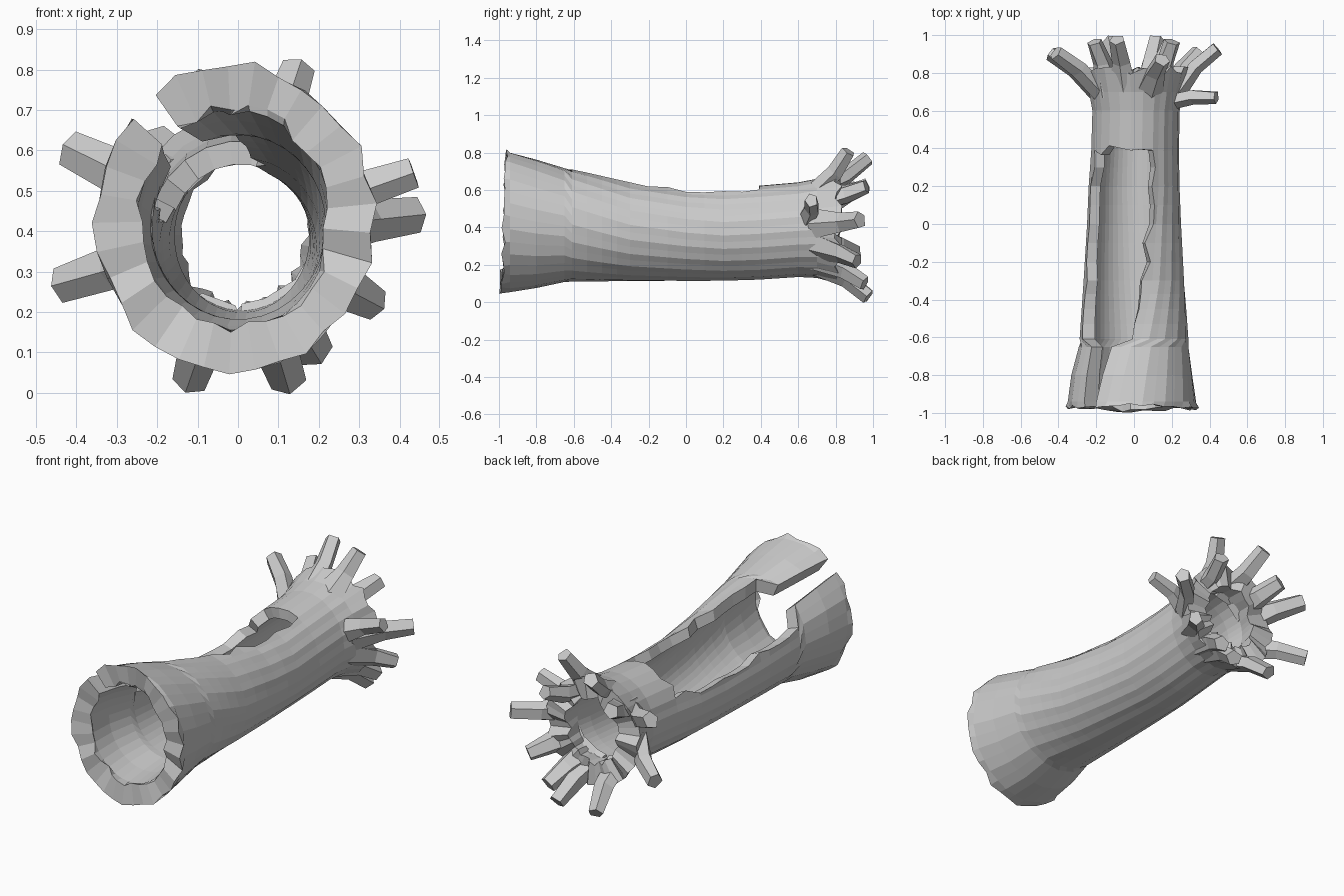
import bpy, bmesh, math, random
from mathutils import Vector

if "Cube" in bpy.data.objects:
    bpy.data.objects.remove(bpy.data.objects["Cube"])

random.seed(4)

# stations along the log: y, centre x, centre z, radius x, radius z, wall, right edge deg, left edge deg
KEYS = [(-.975, -.01, .43, .345, .382, .105, 125, 138),
        (-.80, -.01, .42, .322, .345, .090, 119, 138),
        (-.65, 0, .412, .292, .305, .075, 114, 140),
        (-.61, 0, .41, .288, .300, .070, 92, 161),
        (-.30, 0, .378, .267, .266, .060, 77, 160),
        (0.00, 0, .362, .249, .250, .055, 70, 159),
        (0.20, 0, .364, .241, .250, .055, 65, 158),
        (0.39, .005, .372, .233, .252, .058, 66, 156),
        (0.60, .01, .388, .232, .254, .065, 66, 156),
        (0.70, .01, .395, .250, .266, .075, 66, 156),
        (0.81, .01, .395, .285, .302, .125, 66, 156)]
ROWS = [-.975, -.94, -.80, -.65, -.61, -.53, -.45, -.37, -.30, -.2, -.1, 0, .1, .2, .3,
        .39, .60, .70, .81]
WALL, GAP = 32, 6
N = WALL + GAP
LAST = len(ROWS) - 1


def station(y):
    for a, b in zip(KEYS, KEYS[1:]):
        if y <= b[0]:
            t = (y - a[0]) / (b[0] - a[0])
            return [p + (q - p) * t for p, q in zip(a, b)]
    return list(KEYS[-1])


def make_object(name, bm):
    bmesh.ops.recalc_face_normals(bm, faces=bm.faces)
    mesh = bpy.data.meshes.new(name)
    bm.to_mesh(mesh)
    bm.free()
    ob = bpy.data.objects.new(name, mesh)
    bpy.context.collection.objects.link(ob)
    return ob


# hollow trunk: outer and inner skins, with an open split along the top
bm = bmesh.new()
outer, inner = [], []
for r, y in enumerate(ROWS):
    _, cx, cz, rx, rz, wall, right, left = station(y)
    ro, ri = [], []
    for c in range(N):
        if c <= WALL:
            deg = left + (360 + right - left) * c / WALL
        else:
            deg = right + (left - right) * (c - WALL) / GAP
        if c in (0, WALL) and -.6 < y < .39:    # ragged sides of the split
            deg += random.uniform(-5, 5)
        a = math.radians(deg)
        ca, sa = math.cos(a), math.sin(a)
        # facets: pull alternate columns slightly in so the trunk reads as fewer sides
        yy, k, w, di = y, (-.004 if c % 2 and c < WALL else 0), wall, 0
        if r == 0:                              # ragged front rim
            yy += .015 * sa + random.uniform(-.01, .015)
            k = random.uniform(-.014, .012)
            w += random.uniform(-.012, .02)
            di = random.uniform(.0, .03)
        elif r == LAST:                         # ragged root end
            yy += random.uniform(-.02, .03)
            w += random.uniform(-.015, .015)
        elif y == .39 and c > WALL:             # ragged back of the split
            yy += random.uniform(-.04, .03)
        ro.append(bm.verts.new((cx + (rx + k) * ca, yy, cz + (rz + k) * sa)))
        ri.append(bm.verts.new((cx + (rx - w) * ca, yy + di, cz + (rz - w) * sa)))
    outer.append(ro)
    inner.append(ri)


def solid(r, c):
    return 0 <= r < LAST and (c % N < WALL or ROWS[r] >= .39)


for r in range(LAST):
    for c in range(N):
        if not solid(r, c):
            continue
        d = (c + 1) % N
        bm.faces.new((outer[r][c], outer[r][d], outer[r + 1][d], outer[r + 1][c]))
        bm.faces.new((inner[r][c], inner[r + 1][c], inner[r + 1][d], inner[r][d]))
        sides = (((r - 1, c), (r, c), (r, d)), ((r + 1, c), (r + 1, c), (r + 1, d)),
                 ((r, c - 1), (r, c), (r + 1, c)), ((r, c + 1), (r, d), (r + 1, d)))
        for cell, (p, q), (s, t) in sides:
            if not solid(*cell):
                bm.faces.new((outer[p][q], outer[s][t], inner[s][t], inner[p][q]))
make_object("hollow_trunk", bm)


# broken roots: stubs that spread out of the trunk wall and fan outward
def root(name, tip, size=.042, base_y=.68, base_r=.205):
    tip = Vector(tip)
    rad = Vector((tip.x - .01, 0, tip.z - .395)).normalized()
    base = Vector((.01, base_y, .395)) + rad * base_r
    mid = base.lerp(tip, .55) - rad * .015 + Vector((0, .015, 0))
    path = [base, mid, tip]
    side = Vector((0, 1, 0)).cross(rad).normalized()
    bm = bmesh.new()
    rings = []
    for i, p in enumerate(path):
        tan = (path[min(i + 1, 2)] - path[max(i - 1, 0)]).normalized()
        up = side.cross(tan).normalized()
        wide = size * (1.9, 1.25, 1.05)[i]
        deep = size * (1.1, 1.05, .9)[i]
        ring = []
        for k in range(5):
            a = math.tau * k / 5 + .3
            j = random.uniform(.92, 1.15)
            ring.append(bm.verts.new(p + side * math.cos(a) * wide * j
                                     + up * math.sin(a) * deep * j))
        rings.append(ring)
    for a, b in zip(rings, rings[1:]):
        for k in range(5):
            bm.faces.new((a[k], a[(k + 1) % 5], b[(k + 1) % 5], b[k]))
    bm.faces.new(rings[0])
    bm.faces.new(rings[-1])
    make_object(name, bm)


TIPS = [(.15, .87, .805), (-.09, .975, .77), (-.415, .905, .605), (-.21, .965, .62),
        (.44, .93, .44), (-.44, .905, .27), (.34, .915, .22), (.19, .955, .10),
        (-.12, .975, .028), (.12, .975, .028), (.20, .965, .62)]
for i, tip in enumerate(TIPS):
    root(f"root_{i + 1}", tip)
root("side_root", (.435, .67, .545), .036, .645, .19)
